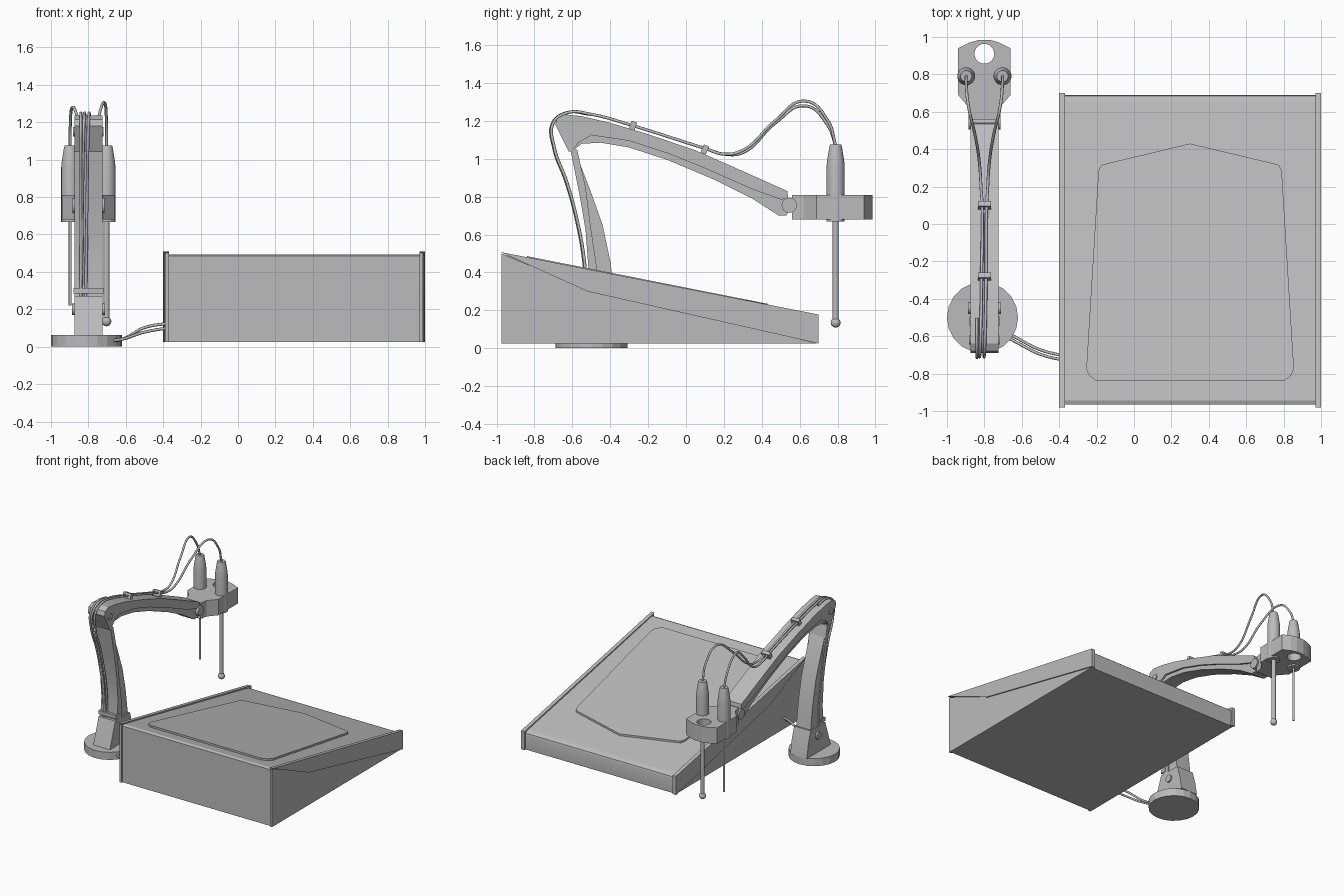
import bpy, bmesh, math
from mathutils import Matrix, Vector

if "Cube" in bpy.data.objects:
    bpy.data.objects.remove(bpy.data.objects["Cube"], do_unlink=True)

grey = bpy.data.materials.new("light grey plastic")
grey.use_nodes = True
colour = (0.5, 0.5, 0.5, 1)
grey.diffuse_color = colour
grey.node_tree.nodes["Principled BSDF"].inputs["Base Color"].default_value = colour

ARM_X = -0.8


def finish(name, bm, smooth=None):
    bmesh.ops.recalc_face_normals(bm, faces=bm.faces)
    mesh = bpy.data.meshes.new(name)
    bm.to_mesh(mesh)
    bm.free()
    mesh.materials.append(grey)
    obj = bpy.data.objects.new(name, mesh)
    bpy.context.collection.objects.link(obj)
    if smooth:
        bpy.ops.object.select_all(action='DESELECT')
        obj.select_set(True)
        bpy.context.view_layer.objects.active = obj
        bpy.ops.object.shade_smooth_by_angle(angle=math.radians(smooth))
    return obj


def side_prism(name, profile, x0, x1, smooth=None):
    """Extrude a (y, z) profile along x."""
    bm = bmesh.new()
    face = bm.faces.new([bm.verts.new((x0, y, z)) for y, z in profile])
    grown = bmesh.ops.extrude_face_region(bm, geom=[face])["geom"]
    bmesh.ops.translate(bm, vec=(x1 - x0, 0, 0),
                        verts=[v for v in grown if isinstance(v, bmesh.types.BMVert)])
    return finish(name, bm, smooth)


def lathe(name, x, y, profile, segments=24, smooth=35):
    """Spin an (r, z) profile, closed on the axis, around a vertical line."""
    bm = bmesh.new()
    verts = [bm.verts.new((x + r, y, z)) for r, z in profile]
    edges = [bm.edges.new(pair) for pair in zip(verts, verts[1:])]
    bmesh.ops.spin(bm, geom=verts + edges, cent=(x, y, 0), axis=(0, 0, 1),
                   angle=math.tau, steps=segments, use_duplicate=False)
    bmesh.ops.remove_doubles(bm, verts=bm.verts, dist=0.0005)
    return finish(name, bm, smooth)


def pin(name, y, z, radius, half):
    """Cylinder lying along x, centred on the arm."""
    bm = bmesh.new()
    spot = Matrix.Translation((ARM_X, y, z)) @ Matrix.Rotation(math.pi / 2, 4, 'Y')
    bmesh.ops.create_cone(bm, cap_ends=True, segments=20, radius1=radius,
                          radius2=radius, depth=half * 2, matrix=spot)
    return finish(name, bm, 35)


def box(name, centre, size, tilt=0):
    bm = bmesh.new()
    spot = Matrix.Translation(centre) @ Matrix.Rotation(tilt, 4, 'X')
    bmesh.ops.create_cube(bm, size=1, matrix=spot @ Matrix.Diagonal((*size, 1)))
    return finish(name, bm)


def cable(name, points, radius=0.008):
    curve = bpy.data.curves.new(name, 'CURVE')
    curve.dimensions = '3D'
    curve.bevel_depth = radius
    curve.bevel_resolution = 2
    curve.resolution_u = 8
    curve.use_fill_caps = True
    spline = curve.splines.new('BEZIER')
    spline.bezier_points.add(len(points) - 1)
    for knot, point in zip(spline.bezier_points, points):
        knot.co = point
        knot.handle_left_type = knot.handle_right_type = 'AUTO'
    curve.materials.append(grey)
    bpy.context.collection.objects.link(bpy.data.objects.new(name, curve))


# Sloped console housing
side_prism("console_body", [(-.965, .025), (.685, .025), (.69, .14), (.685, .158),
                            (.67, .17), (.64, .178), (-.945, .492), (-.965, .485)],
           -.376, .976, 30)

# Side cheeks: recessed lower wall under an overhanging upper flange
for side, outer, wall, inner in (("left", 1, .99, .97), ("right", -.4, -.39, -.37)):
    side_prism(side + "_lower_wall", [(-.975, .025), (.695, .025), (-.52, .31), (-.975, .5)],
               inner, wall)
    side_prism(side + "_upper_flange", [(-.98, .508), (-.52, .3), (.7, .025), (.7, .178)],
               inner, outer)


# Raised control panel lying on the slope
def slope(y):
    return .492 - (y + .945) * .198


half_outline = [(0, .43), (.44, .325), (.475, .315), (.49, .285),
                (.555, -.775), (.54, -.81), (.5, -.84)]
outline = half_outline + [(-x, y) for x, y in reversed(half_outline[1:])]
bm = bmesh.new()
lid = bm.faces.new([bm.verts.new((.3 + x, y, slope(y) - .005)) for x, y in outline])
grown = bmesh.ops.extrude_face_region(bm, geom=[lid])["geom"]
bmesh.ops.translate(bm, vec=(0, 0, .02),
                    verts=[v for v in grown if isinstance(v, bmesh.types.BMVert)])
finish("control_panel", bm)

# Round foot and pedestal of the arm
lathe("arm_foot", -.81, -.5, [(0, 0), (.19, 0), (.19, .062), (0, .062)], 20, None)
side_prism("arm_pedestal", [(-.62, .06), (-.6, .12), (-.55, .27), (-.36, .27),
                            (-.33, .17), (-.31, .06)], -.875, -.725, 30)
pin("pedestal_pin", -.45, .2, .03, .088)

# Lower arm: full-width front rail, narrower rear web
side_prism("lower_arm_rail", [(-.53, .24), (-.515, .42), (-.53, .62), (-.56, .8), (-.61, 1.05),
                              (-.575, 1.05), (-.53, .85), (-.5, .62), (-.47, .42), (-.47, .24)],
           -.875, -.725, 30)
side_prism("lower_arm_web", [(-.5, .24), (-.49, .42), (-.52, .65), (-.6, 1.05), (-.55, .95),
                             (-.5, .82), (-.44, .65), (-.4, .46), (-.37, .24)],
           -.865, -.735, 30)

# Upper arm: elbow and top rail, narrower underside web
side_prism("upper_arm_rail", [(-.62, 1.04), (-.69, 1.18), (-.68, 1.215), (-.64, 1.235),
                              (-.55, 1.225), (-.4, 1.19), (-.2, 1.13), (.05, 1.045),
                              (.3, .935), (.535, .83), (.54, .79), (.5, .785),
                              (.35, .84), (.1, .95), (-.1, 1.03), (-.3, 1.095),
                              (-.5, 1.125), (-.57, 1.085), (-.6, 1.04)],
           -.875, -.725, 30)
side_prism("upper_arm_web", [(-.59, 1.05), (-.57, 1.14), (-.4, 1.15), (-.1, 1.06), (.2, .94),
                             (.53, .8), (.56, .76), (.53, .7), (.49, .7), (.35, .79),
                             (.15, .89), (-.1, .995), (-.3, 1.06), (-.45, 1.085), (-.55, 1.08)],
           -.86, -.74, 30)
pin("elbow_pin", -.62, 1.15, .025, .082)
pin("wrist_pin", .545, .755, .04, .085)

# Probe holder with a round through-hole
half_plate = [(.07, .56), (.08, .62), (.14, .69), (.14, .94), (.08, .97), (.03, .984)]
plate = half_plate + [(-x, y) for x, y in reversed(half_plate)]
ring = [(.053 * math.cos(i * math.tau / 24), .91 + .053 * math.sin(i * math.tau / 24))
        for i in range(24)]
bm = bmesh.new()
edges = []
for loop in (plate, ring):
    verts = [bm.verts.new((ARM_X + x, y, .68)) for x, y in loop]
    edges += [bm.edges.new(pair) for pair in zip(verts, verts[1:] + verts[:1])]
bmesh.ops.triangle_fill(bm, edges=edges, use_beauty=True, normal=Vector((0, 0, 1)))
grown = bmesh.ops.extrude_face_region(bm, geom=bm.faces[:])["geom"]
bmesh.ops.translate(bm, vec=(0, 0, .13),
                    verts=[v for v in grown if isinstance(v, bmesh.types.BMVert)])
finish("probe_holder", bm)

# Two probes: a thick one with a ball tip and a thin one
for side, x, rod, tip in (("left", -.703, .016, .14), ("right", -.897, .008, .22)):
    lathe(side + "_probe_grip", x, .79, [(0, .668), (.048, .668), (.048, .96), (.045, .99),
                                         (.034, 1.06), (.03, 1.075), (0, 1.075)])
    lathe(side + "_probe_rod", x, .79, [(0, tip), (rod, tip), (rod, .68), (0, .68)], 16)
ball = [(.026 * math.sin(i * math.pi / 10), .135 - .026 * math.cos(i * math.pi / 10))
        for i in range(11)]
lathe("probe_ball_tip", -.703, .79, ball, 16)

# Cables running from the probes along the arm into the pedestal
down_arm = [(.1, 1.055), (-.28, 1.175), (-.5, 1.235), (-.62, 1.245), (-.7, 1.19), (-.695, 1.06),
            (-.63, .88), (-.575, .68), (-.535, .45), (-.525, .27)]
for side, x, lane, drop in (("left", -.703, .012, 0), ("right", -.897, -.012, .025)):
    path = [(x, .79, 1.07), (x, .75, 1.2 - drop), (x - lane, .63, 1.305 - drop),
            ((x + ARM_X) / 2, .47, 1.2 - drop / 2),
            (ARM_X + lane * 2, .3, 1.045 - drop / 2), (ARM_X + lane * 1.5, .2, 1.025)]
    path += [(ARM_X + lane - .003 * i, y, z) for i, (y, z) in enumerate(down_arm)]
    cable(side + "_probe_cable", path)
    cable(side + "_console_cable", [(-.72, -.57 + lane, .03), (-.62, -.625 + lane, .04),
                                    (-.5, -.685 + lane, .09 + lane),
                                    (-.36, -.72 + lane, .115 + lane)])
cable("middle_cable", [(ARM_X - .04, y - .004, z) for y, z in down_arm[2:]])

# Cable clips
for name, y, z, tilt in (("front_clip", -.28, 1.175, -.33), ("rear_clip", .1, 1.05, -.42)):
    box(name, (ARM_X, y, z), (.07, .03, .045), tilt)
box("pedestal_clip", (ARM_X, -.52, .3), (.16, .05, .03))
